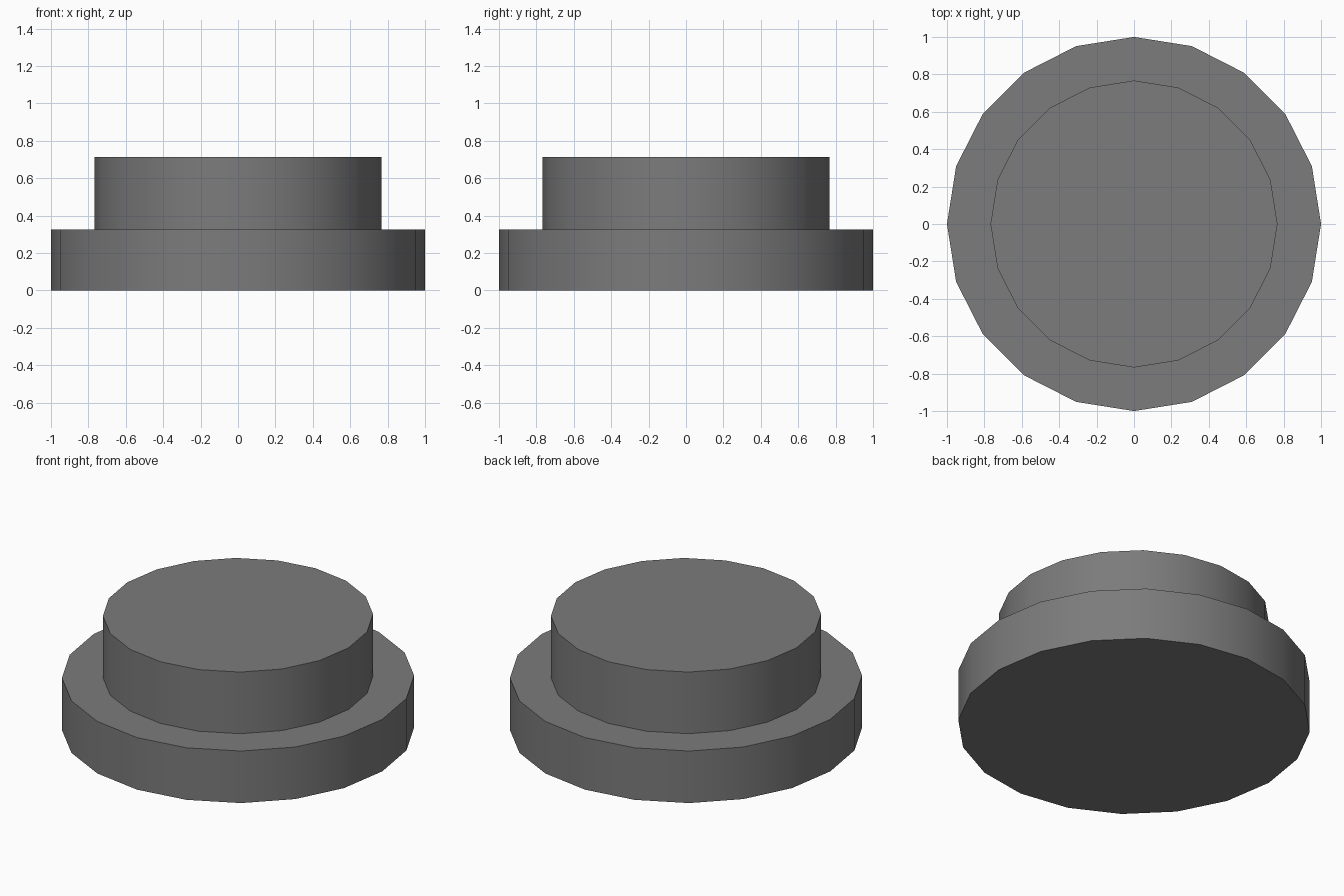
import bpy
import math

if "Cube" in bpy.data.objects:
    bpy.data.objects.remove(bpy.data.objects["Cube"])

SIDES = 20

dark = bpy.data.materials.new("dark_grey")
dark.diffuse_color = (0.2, 0.2, 0.2, 1)
dark.use_nodes = True
dark.node_tree.nodes["Principled BSDF"].inputs["Base Color"].default_value = dark.diffuse_color


def disc(name, radius, bottom, top):
    """Upright 20-sided cylinder with smooth walls and crisp rims."""
    bpy.ops.mesh.primitive_cylinder_add(
        vertices=SIDES, radius=radius, depth=top - bottom,
        location=(0, 0, (bottom + top) / 2))
    obj = bpy.context.object
    obj.name = name
    obj.data.materials.append(dark)
    bpy.ops.object.shade_smooth_by_angle(angle=math.radians(30))
    return obj


# Wide lower flange
disc("base_flange", 1.0, 0.0, 0.326)

# Narrower raised cap standing on the flange
disc("upper_cap", 0.767, 0.326, 0.712)
